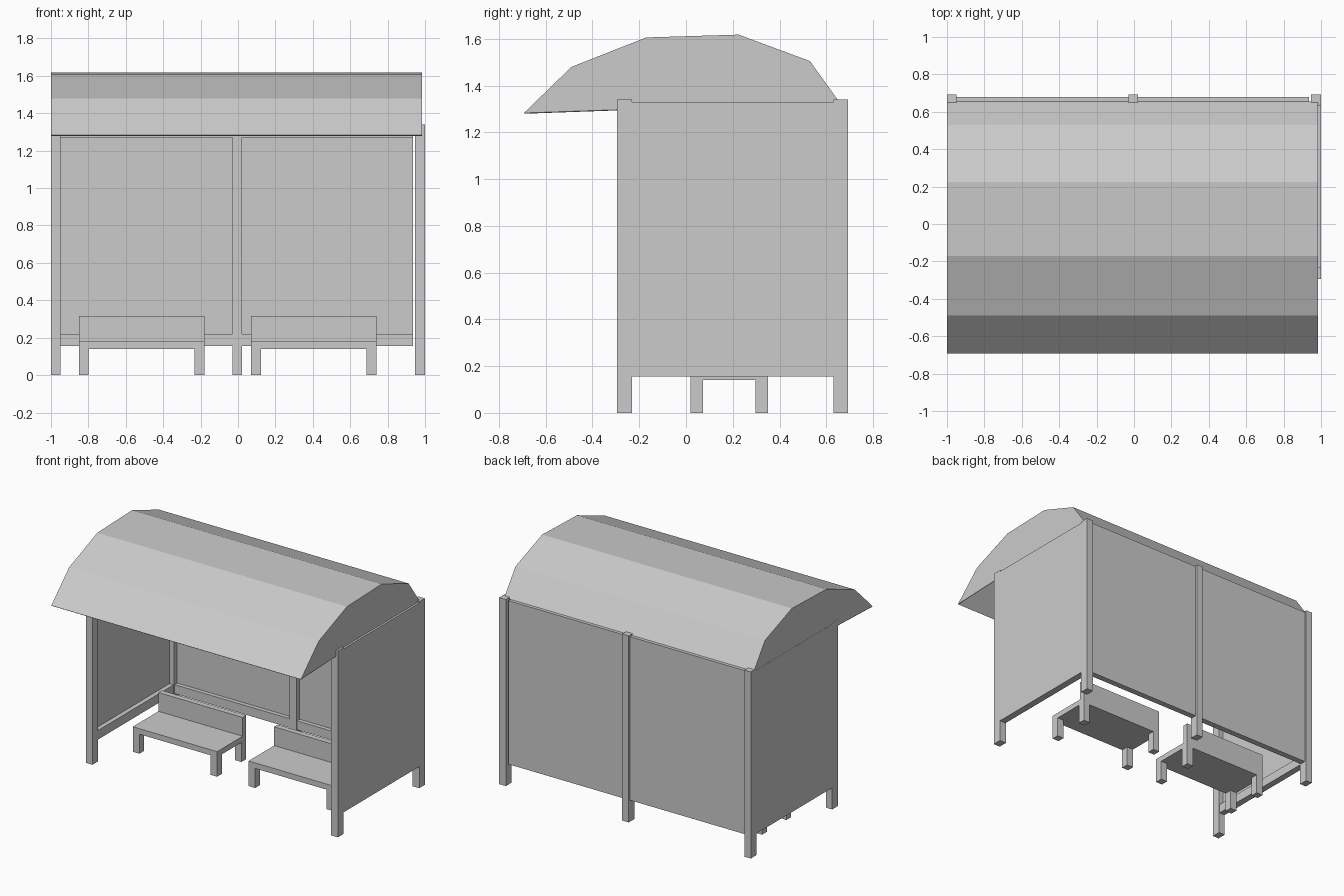
import bpy, bmesh

if "Cube" in bpy.data.objects:
    bpy.data.objects.remove(bpy.data.objects["Cube"])


def box(name, x, y, z):
    """Axis-aligned box from (min, max) ranges."""
    bm = bmesh.new()
    bmesh.ops.create_cube(bm, size=1)
    for v in bm.verts:
        v.co = [r[0] if c < 0 else r[1] for c, r in zip(v.co, (x, y, z))]
    return finish(name, bm)


def finish(name, bm):
    mesh = bpy.data.meshes.new(name)
    bm.to_mesh(mesh)
    bm.free()
    obj = bpy.data.objects.new(name, mesh)
    bpy.context.collection.objects.link(obj)
    return obj


FRONT, BACK = (-0.295, -0.23), (0.63, 0.693)
LOW, HIGH = (0.155, 0.22), (1.27, 1.33)
LEFT, MID, RIGHT = (-1.0, -0.95), (-0.03, 0.022), (0.947, 1.0)

# Posts
for side, x in (("left", LEFT), ("right", RIGHT)):
    box(f"{side}_front_post", x, FRONT, (0, 1.34))
    box(f"{side}_back_post", x, BACK, (0, 1.34))
box("middle_back_post", MID, BACK, (0, 1.34))

# Side walls: outer sheet with bottom and top rails on the inside
for side, sheet, rail in (("left", (-1.0, -0.986), (-0.988, -0.953)),
                          ("right", (0.986, 1.0), (0.95, 0.988))):
    box(f"{side}_wall_panel", sheet, (-0.23, 0.63), (0.155, 1.33))
    for level, z in (("bottom", LOW), ("top", HIGH)):
        box(f"{side}_wall_{level}_rail", rail, (-0.23, 0.63), z)

# Back wall in two bays, leaving a slim gap beside the right post
for side, x in (("left", (LEFT[1], MID[0])), ("right", (MID[1], 0.935))):
    box(f"back_{side}_panel", x, (0.667, 0.68), (0.155, 1.33))
    for level, z in (("bottom", LOW), ("top", HIGH)):
        box(f"back_{side}_{level}_rail", x, (0.637, 0.67), z)

# Benches
for side, x0 in (("left", -0.85), ("right", 0.07)):
    x1 = x0 + 0.67
    box(f"{side}_bench_seat", (x0, x1), (0.02, 0.35), (0.14, 0.18))
    box(f"{side}_bench_backrest", (x0, x1), (0.31, 0.35), (0.18, 0.315))
    for lx in (x0, x1 - 0.052):
        for ly in (0.02, 0.297):
            box(f"{side}_bench_leg", (lx, lx + 0.052), (ly, ly + 0.053), (0, 0.14))

# Faceted vault roof with closed ends and open underside
profile = [(-0.693, 1.283), (-0.49, 1.48), (-0.17, 1.606),
           (0.225, 1.618), (0.53, 1.505), (0.656, 1.33)]
bm = bmesh.new()
a = [bm.verts.new((-0.999, y, z)) for y, z in profile]
b = [bm.verts.new((0.985, y, z)) for y, z in profile]
for i in range(len(profile) - 1):
    bm.faces.new((a[i], b[i], b[i + 1], a[i + 1]))
bm.faces.new(a)
bm.faces.new(b[::-1])
bmesh.ops.recalc_face_normals(bm, faces=bm.faces)
if max(bm.faces, key=lambda f: f.calc_center_median().z).normal.z < 0:
    bmesh.ops.reverse_faces(bm, faces=bm.faces)
roof = finish("vaulted_roof", bm)
shell = roof.modifiers.new("thickness", 'SOLIDIFY')
shell.thickness = 0.005
shell.offset = -1
